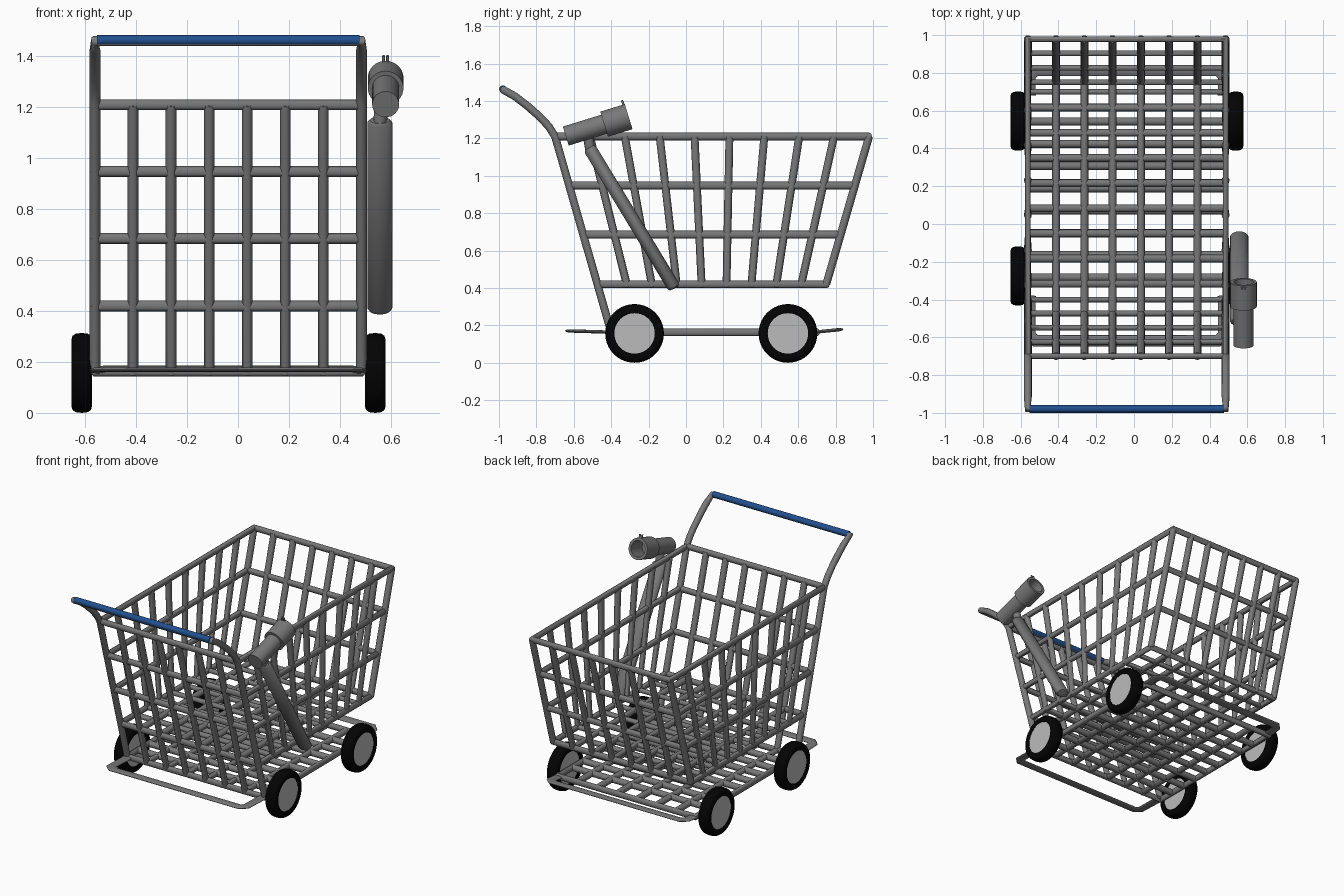
import bpy, bmesh, math
from mathutils import Vector

if "Cube" in bpy.data.objects:
    bpy.data.objects.remove(bpy.data.objects["Cube"])

XL, XR, R = -0.562, 0.485, 0.021
TOP, FLOOR, LOW = 1.21, 0.42, 0.163


def lerp(a, b, t):
    return a + (b - a) * t


def back_y(z):
    return lerp(-0.40, -0.70, (z - LOW) / (TOP - LOW))


def front_y(z):
    return lerp(0.75, 0.979, (z - FLOOR) / (TOP - FLOOR))


def material(name, c):
    m = bpy.data.materials.new(name)
    m.diffuse_color = (*c, 1)
    m.use_nodes = True
    m.node_tree.nodes["Principled BSDF"].inputs["Base Color"].default_value = m.diffuse_color
    return m


black = material("tyre_black", (0.001, 0.001, 0.001))
light = material("hub_light_grey", (0.5, 0.5, 0.5))
dark = material("dark_metal", (0.19, 0.19, 0.19))
blue = material("grip_blue", (0.016, 0.08, 0.27))


def finish(o, mat):
    bpy.ops.object.select_all(action='DESELECT')
    o.select_set(True)
    bpy.context.view_layer.objects.active = o
    if o.type == 'CURVE':
        bpy.ops.object.convert(target='MESH')
        o = bpy.context.view_layer.objects.active
    bpy.ops.object.shade_smooth_by_angle(angle=math.radians(40))
    o.data.materials.clear()
    o.data.materials.append(mat)
    return o


def tubes(name, paths, r=R, closed=False, mat=dark):
    cu = bpy.data.curves.new(name, 'CURVE')
    cu.dimensions = '3D'
    cu.bevel_depth = r
    cu.bevel_resolution = 4
    cu.use_fill_caps = True
    for p in paths:
        s = cu.splines.new('POLY')
        s.points.add(len(p) - 1)
        for pt, co in zip(s.points, p):
            pt.co = (*co, 1)
        s.use_cyclic_u = closed
    o = bpy.data.objects.new(name, cu)
    bpy.context.collection.objects.link(o)
    return finish(o, mat)


def lathe(name, profile, loc, axis, n=32, mat=dark):
    # profile of (radius, distance along axis), closed into a loop
    bm = bmesh.new()
    rings = []
    for r, t in profile:
        if r == 0:
            rings.append([bm.verts.new((0, 0, t))] * n)
        else:
            rings.append([bm.verts.new((r * math.cos(2 * math.pi * i / n),
                                        r * math.sin(2 * math.pi * i / n), t)) for i in range(n)])
    for k, a in enumerate(rings):
        b = rings[(k + 1) % len(rings)]
        if a[0] == a[1] and b[0] == b[1]:
            continue
        for i in range(n):
            j = (i + 1) % n
            bm.faces.new(list(dict.fromkeys((a[i], a[j], b[j], b[i]))))
    bmesh.ops.recalc_face_normals(bm, faces=bm.faces)
    me = bpy.data.meshes.new(name)
    bm.to_mesh(me)
    bm.free()
    o = bpy.data.objects.new(name, me)
    bpy.context.collection.objects.link(o)
    o.location = loc
    o.rotation_mode = 'QUATERNION'
    o.rotation_quaternion = Vector(axis).to_track_quat('Z', 'Y')
    return finish(o, mat)


# Basket rails at four heights
rails = []
for z in (TOP, 0.948, 0.685, FLOOR):
    b, f = back_y(z), front_y(z)
    rails.append([(XL, b, z), (XR, b, z), (XR, f, z), (XL, f, z)])
tubes("basket_rails", rails, closed=True)

# Front corner posts
tubes("front_corner_post", [[(x, front_y(TOP), TOP), (x, front_y(FLOOR), FLOOR)] for x in (XL, XR)])

# Bars running front to back: front wall and basket floor, then back wall and lower rack
xs = [lerp(XL, XR, (i + 1) / 7) for i in range(6)]
tubes("basket_long_bars", [[(x, front_y(TOP), TOP), (x, front_y(FLOOR), FLOOR),
                            (x, back_y(FLOOR), FLOOR)] for x in xs])
tubes("back_wall_bars", [[(x, back_y(TOP), TOP), (x, back_y(LOW), LOW), (x, 0.70, LOW)] for x in xs])

# Fanned side bars that wrap under the floor
loops = []
for i in range(1, 9):
    t = i / 9
    yt, yb = lerp(-0.70, 0.978, t), lerp(-0.45, 0.75, t)
    loops.append([(XL, yt, TOP), (XL, yb, FLOOR), (XR, yb, FLOOR), (XR, yt, TOP)])
tubes("basket_side_bars", loops)

# Lower rack
tubes("lower_frame", [[(XL, -0.40, LOW), (XR, -0.40, LOW), (XR, 0.70, LOW), (XL, 0.70, LOW)]], closed=True)
tubes("lower_rack_bars", [[(XL, y, LOW), (XR, y, LOW)]
                          for y in (lerp(-0.40, 0.66, i / 9) for i in range(1, 9))])

# Flat bumpers at both ends
for name, y, d, tilt in (("front_bumper", 0.68, 0.133, 0.10), ("back_bumper", -0.38, -0.238, -0.03)):
    k = math.copysign(0.03, d)
    o = tubes(name, [[(XL + 0.01, 0, 0), (XL + 0.01, d - k, 0), (XL + 0.04, d, 0),
                      (XR - 0.04, d, 0), (XR - 0.01, d - k, 0), (XR - 0.01, 0, 0)]], r=0.032)
    o.scale.z = 0.28
    o.location = (0, y, LOW)
    o.rotation_euler.x = tilt

# Back legs rising into the curved handle
arc = [(-0.70, TOP), (-0.735, 1.265), (-0.785, 1.318), (-0.85, 1.375), (-0.915, 1.425), (-0.978, 1.46)]
side = [(back_y(LOW), LOW)] + arc
tubes("handle_frame", [[(XL, y, z) for y, z in side] + [(XR, y, z) for y, z in reversed(side)]])
tubes("handle_grip", [[(XL + 0.008, -0.979, 1.463), (XR - 0.008, -0.979, 1.463)]], r=0.0205, mat=blue)

# Wheels
tyre = [(0.108, -0.036), (0.13, -0.041), (0.146, -0.036), (0.154, -0.024), (0.157, 0),
        (0.154, 0.024), (0.146, 0.036), (0.13, 0.041), (0.108, 0.036)]
hub = [(0, -0.034), (0.109, -0.034), (0.109, 0.034), (0, 0.034)]
for end, y in (("back", -0.275), ("front", 0.545)):
    for lr, x in (("left", -0.614), ("right", 0.539)):
        lathe(f"{end}_{lr}_tyre", tyre, (x, y, 0.157), (1, 0, 0), 40, black)
        lathe(f"{end}_{lr}_hub", hub, (x, y, 0.157), (1, 0, 0), 40, light)

# Side holder: slanted oval tube with rounded ends
a, b = Vector((0.557, -0.517, 1.15)), Vector((0.557, -0.060, 0.397))
L = (b - a).length
pole = lathe("holder_tube", [(0, 0), (0.027, 0), (0.035, 0.012), (0.035, L - 0.018),
                             (0.028, L - 0.005), (0, L)], a, b - a)
pole.scale.x = 1.4
tubes("holder_neck", [[(0.557, -0.51, 1.13), (0.565, -0.525, 1.215)]], r=0.027)

# Holder head: narrow barrel with a wider hollow cup
lathe("holder_head", [(0, 0), (0.053, 0), (0.053, 0.215), (0.07, 0.215), (0.07, 0.352),
                      (0.052, 0.352), (0.052, 0.225), (0, 0.225)],
      (0.58, -0.643, 1.212), (0, 0.336, 0.104))
tubes("holder_prongs", [[(x, -0.328, 1.365), (x, -0.343, 1.403)] for x in (0.572, 0.588)], r=0.006)
